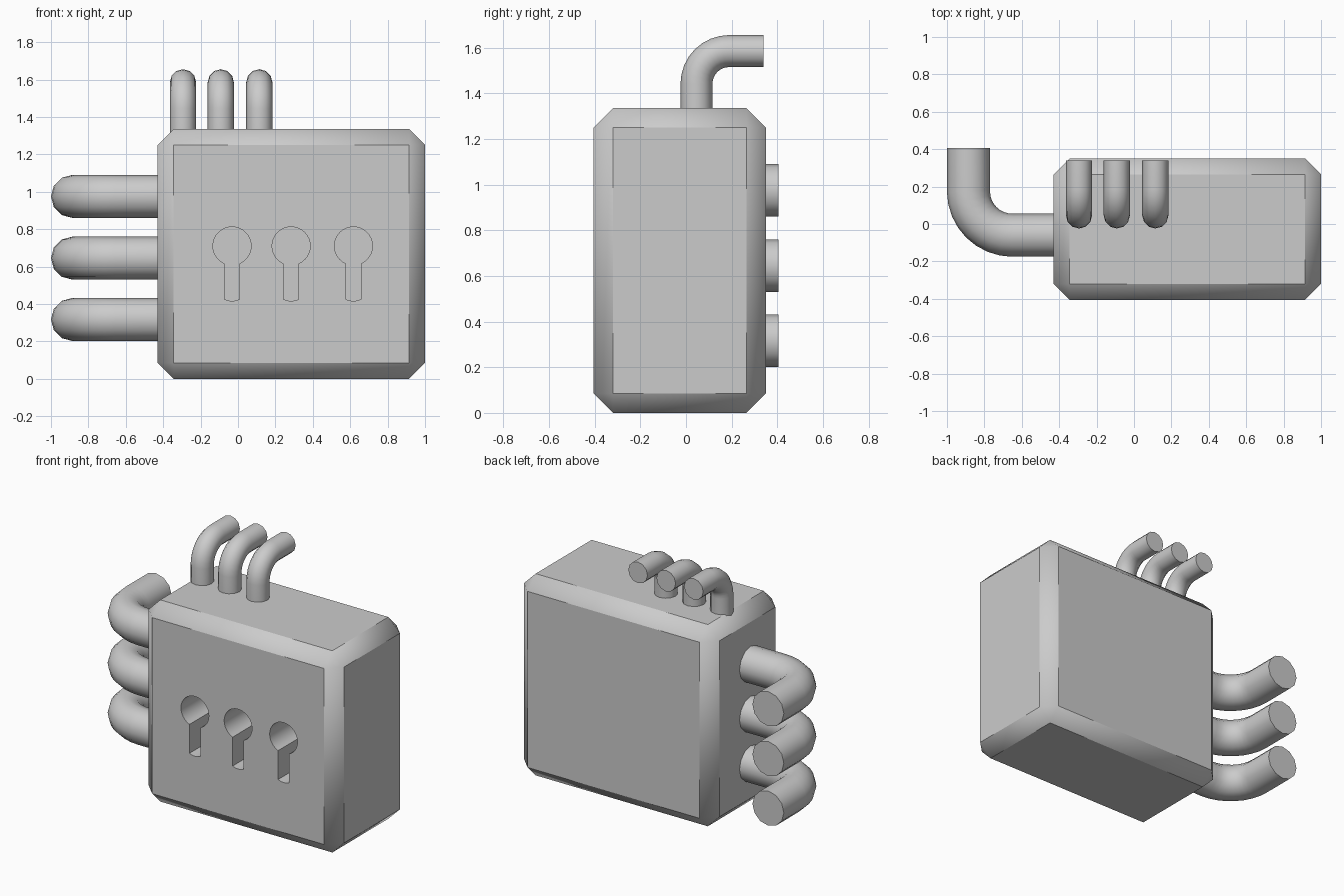
import bpy, bmesh, math
from mathutils import Vector

if "Cube" in bpy.data.objects:
    bpy.data.objects.remove(bpy.data.objects["Cube"])

SMOOTH = math.radians(40)


def add_mesh(name, bm):
    bmesh.ops.recalc_face_normals(bm, faces=bm.faces)
    me = bpy.data.meshes.new(name)
    bm.to_mesh(me)
    bm.free()
    ob = bpy.data.objects.new(name, me)
    bpy.context.collection.objects.link(ob)
    return ob


def activate(ob):
    bpy.ops.object.select_all(action='DESELECT')
    ob.select_set(True)
    bpy.context.view_layer.objects.active = ob


def elbow_pipe(name, start, corner, end, bend, radius, steps=8):
    """Round pipe with a quarter bend of the given radius at the corner."""
    start, corner, end = Vector(start), Vector(corner), Vector(end)
    d1 = (corner - start).normalized()
    d2 = (end - corner).normalized()
    centre = corner - d1 * bend + d2 * bend
    pts = [start]
    for i in range(steps + 1):
        a = math.pi / 2 * i / steps
        pts.append(centre + bend * (d1 * math.sin(a) - d2 * math.cos(a)))
    pts.append(end)
    cu = bpy.data.curves.new(name, 'CURVE')
    cu.dimensions = '3D'
    cu.bevel_depth = radius
    cu.bevel_resolution = 4
    cu.use_fill_caps = True
    sp = cu.splines.new('POLY')
    sp.points.add(len(pts) - 1)
    for p, co in zip(sp.points, pts):
        p.co = (*co, 1)
    ob = bpy.data.objects.new(name, cu)
    bpy.context.collection.objects.link(ob)
    activate(ob)
    bpy.ops.object.convert(target='MESH')
    ob = bpy.context.object
    # weld the end caps to the tube so it is one closed shell
    bm = bmesh.new()
    bm.from_mesh(ob.data)
    bmesh.ops.remove_doubles(bm, verts=bm.verts, dist=1e-5)
    bmesh.ops.recalc_face_normals(bm, faces=bm.faces)
    bm.to_mesh(ob.data)
    bm.free()
    bpy.ops.object.shade_smooth_by_angle(angle=SMOOTH)


def keyhole_cutter(x, zc=0.71, r=0.102, w=0.04, bottom=0.425, y0=-0.5, y1=-0.1):
    """Keyhole-shaped prism: round head, slot with a slightly bowed foot."""
    a0 = math.asin(w / r)
    n = 28
    prof = []
    for i in range(n + 1):
        a = -math.pi / 2 + a0 + (2 * math.pi - 2 * a0) * i / n
        prof.append((x + r * math.cos(a), zc + r * math.sin(a)))
    for i in range(7):
        t = -1 + i / 3
        prof.append((x + w * t, bottom - 0.009 * (1 - t * t)))
    bm = bmesh.new()
    face = bm.faces.new([bm.verts.new((px, y0, pz)) for px, pz in prof])
    ext = bmesh.ops.extrude_face_region(bm, geom=[face])
    verts = [v for v in ext['geom'] if isinstance(v, bmesh.types.BMVert)]
    bmesh.ops.translate(bm, verts=verts, vec=(0, y1 - y0, 0))
    return add_mesh("keyhole_cutter", bm)


# chamfered box body
lo, hi = Vector((-0.43, -0.405, 0)), Vector((1.0, 0.35, 1.335))
bm = bmesh.new()
bmesh.ops.create_cube(bm, size=1)
for v in bm.verts:
    v.co = Vector((v.co[i] * (hi[i] - lo[i]) + (lo[i] + hi[i]) / 2 for i in range(3)))
bmesh.ops.bevel(bm, geom=bm.edges[:], offset=0.085, offset_type='OFFSET',
                segments=1, profile=0.5, affect='EDGES')
body = add_mesh("box_body", bm)

# keyholes in the front
activate(body)
for x in (-0.032, 0.284, 0.617):
    cutter = keyhole_cutter(x)
    mod = body.modifiers.new("keyhole", 'BOOLEAN')
    mod.operation = 'DIFFERENCE'
    mod.solver = 'EXACT'
    mod.object = cutter
    bpy.ops.object.modifier_apply(modifier=mod.name)
    bpy.data.objects.remove(cutter)
bpy.ops.object.shade_smooth_by_angle(angle=SMOOTH)

# thick pipes out of the left side, turning to the back
for z in (0.317, 0.645, 0.975):
    elbow_pipe("side_pipe", (-0.40, -0.06, z), (-0.885, -0.06, z),
               (-0.885, 0.405, z), 0.235, 0.115)

# thin pipes out of the top, turning to the back
for x in (-0.294, -0.092, 0.114):
    elbow_pipe("top_pipe", (x, 0.046, 1.31), (x, 0.046, 1.585),
               (x, 0.34, 1.585), 0.143, 0.07)
